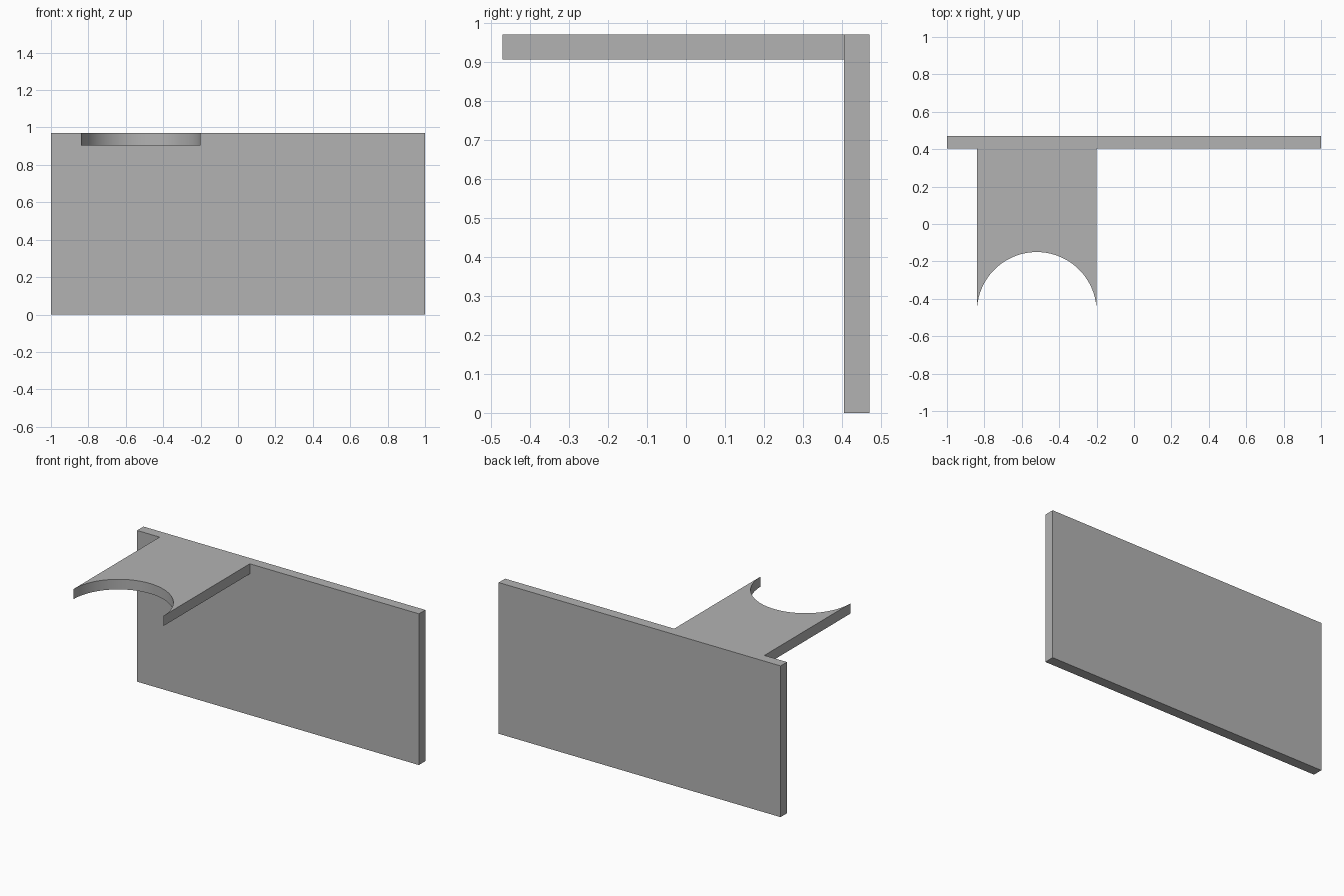
import bpy
import bmesh
from math import cos, sin, pi

cube = bpy.data.objects.get("Cube")
if cube:
    bpy.data.objects.remove(cube, do_unlink=True)

grey = bpy.data.materials.new("plain grey")
colour = (0.45, 0.45, 0.45, 1)
grey.diffuse_color = colour
grey.use_nodes = True
grey.node_tree.nodes["Principled BSDF"].inputs["Base Color"].default_value = colour

HEIGHT, THICK = 0.97, 0.065
BACK = 0.47
WALL_FRONT = BACK - THICK


def prism(name, outline, bottom, top):
    """Extrude a flat outline upwards into a solid."""
    bm = bmesh.new()
    face = bm.faces.new([bm.verts.new((x, y, bottom)) for x, y in outline])
    ret = bmesh.ops.extrude_face_region(bm, geom=[face], use_keep_orig=True)
    verts = [g for g in ret["geom"] if isinstance(g, bmesh.types.BMVert)]
    bmesh.ops.translate(bm, verts=verts, vec=(0, 0, top - bottom))
    bmesh.ops.recalc_face_normals(bm, faces=bm.faces)
    mesh = bpy.data.meshes.new(name)
    bm.to_mesh(mesh)
    bm.free()
    mesh.materials.append(grey)
    obj = bpy.data.objects.new(name, mesh)
    bpy.context.collection.objects.link(obj)
    return obj


# Upright back panel
prism("back_panel", [(-1, WALL_FRONT), (1, WALL_FRONT), (1, BACK), (-1, BACK)], 0, HEIGHT)

# Shelf arm ending in a semicircular cut-out with pointed tips
centre, radius, steps = -0.52, 0.32, 64
arc = [(centre - radius * cos(pi * i / steps), -BACK + radius * sin(pi * i / steps))
       for i in range(steps + 1)]
shelf = prism("shelf_arm", arc + [(centre + radius, WALL_FRONT), (centre - radius, WALL_FRONT)],
              HEIGHT - THICK, HEIGHT)

# Smooth curve with crisp edges
bpy.ops.object.select_all(action="DESELECT")
shelf.select_set(True)
bpy.context.view_layer.objects.active = shelf
bpy.ops.object.shade_smooth_by_angle()
